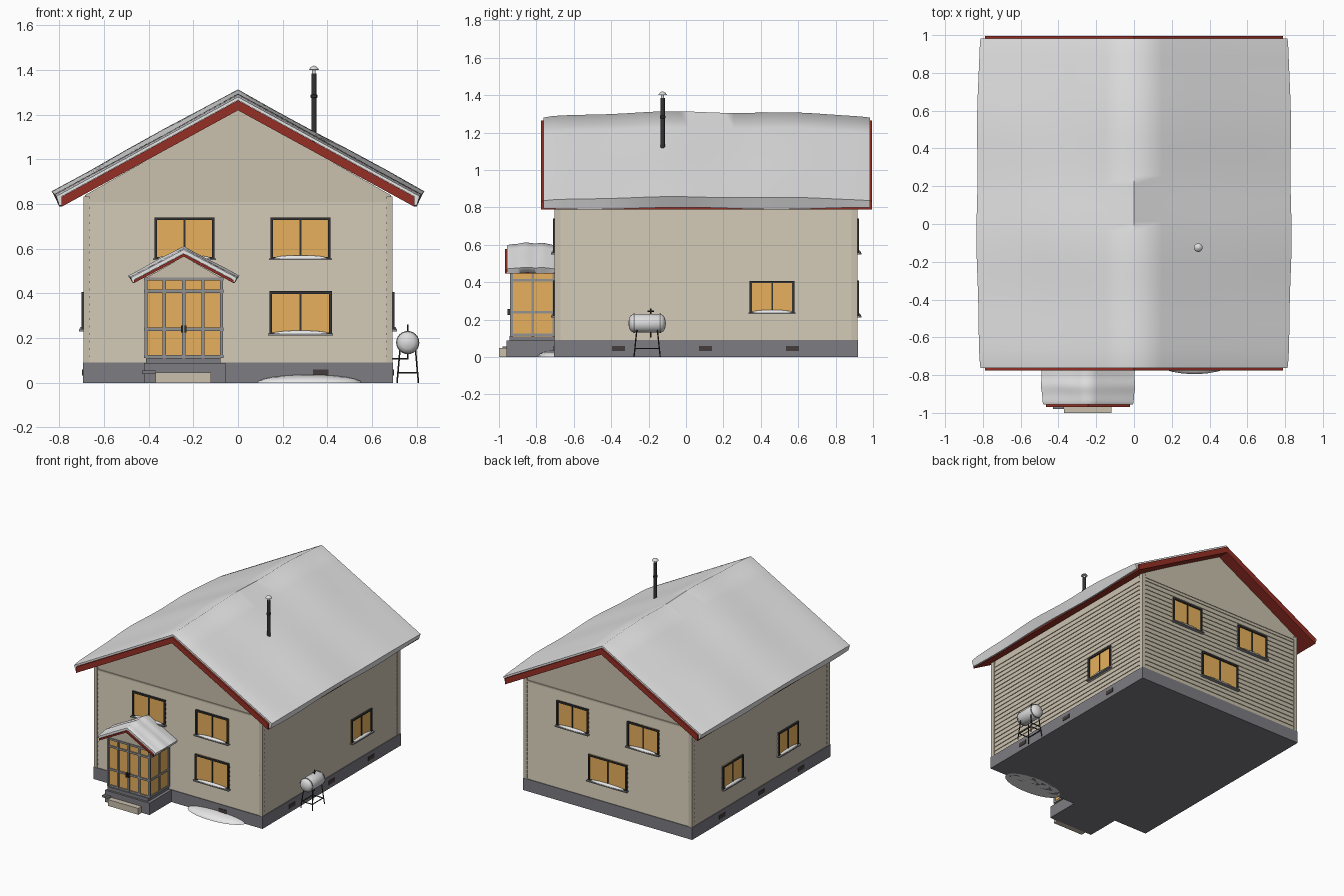
import bpy, bmesh, math
from mathutils import Vector

cube = bpy.data.objects.get("Cube")
if cube:
    bpy.data.objects.remove(cube, do_unlink=True)


def material(name, r, g, b):
    m = bpy.data.materials.new(name)
    m.use_nodes = True
    m.diffuse_color = (r, g, b, 1)
    bsdf = next(n for n in m.node_tree.nodes if n.type == 'BSDF_PRINCIPLED')
    bsdf.inputs["Base Color"].default_value = (r, g, b, 1)
    return m


SNOW = material("snow", .8, .8, .8)
TAN = material("tan siding", .59, .53, .42)
AMBER = material("amber glass", .8, .44, .11)
RED = material("red trim", .3, .028, .018)
DARK = material("dark frame", .035, .033, .033)
STONE = material("grey foundation", .2, .2, .225)
GREY = material("grey frame", .29, .29, .29)
METAL = material("tank metal", .72, .72, .72)
VENT = material("brown vent", .06, .045, .045)


def finish(name, bm, mat, smooth=None):
    bmesh.ops.recalc_face_normals(bm, faces=bm.faces)
    me = bpy.data.meshes.new(name)
    bm.to_mesh(me)
    bm.free()
    ob = bpy.data.objects.new(name, me)
    bpy.context.collection.objects.link(ob)
    me.materials.append(mat)
    if smooth:
        bpy.ops.object.select_all(action='DESELECT')
        ob.select_set(True)
        bpy.context.view_layer.objects.active = ob
        bpy.ops.object.shade_smooth_by_angle(angle=math.radians(smooth))
    return ob


def loft(name, rings, mat, smooth=None):
    """Join closed rings of equal length and cap both ends."""
    bm = bmesh.new()
    vs = [[bm.verts.new(p) for p in ring] for ring in rings]
    n = len(vs[0])
    for a, b in zip(vs, vs[1:]):
        for i in range(n):
            j = (i + 1) % n
            bm.faces.new((a[i], a[j], b[j], b[i]))
    bm.faces.new(vs[0])
    bm.faces.new(vs[-1])
    return finish(name, bm, mat, smooth)


def prism(name, profile, y0, y1, mat):
    return loft(name, [[(x, y, z) for x, z in profile] for y in (y0, y1)], mat)


def boxes(name, pairs, mat):
    bm = bmesh.new()
    for lo, hi in pairs:
        lo, hi = Vector(lo), Vector(hi)
        made = bmesh.ops.create_cube(bm, size=1)["verts"]
        for v in made:
            v.co = (lo + hi) / 2 + v.co * (hi - lo)
    return finish(name, bm, mat)


def rods(name, pairs, r, mat, sides=10):
    bm = bmesh.new()
    for a, b in pairs:
        a, b = Vector(a), Vector(b)
        d = b - a
        m = d.to_track_quat('Z', 'Y').to_matrix().to_4x4()
        m.translation = (a + b) / 2
        bmesh.ops.create_cone(bm, cap_ends=True, segments=sides, radius1=r, radius2=r,
                              depth=d.length, matrix=m)
    return finish(name, bm, mat, 40)


def lathe(name, profile, loc, mat, along_y=False, sides=24):
    rings = []
    for r, h in profile:
        ang = [i * math.tau / sides for i in range(sides)]
        pts = [(r * math.cos(a), r * math.sin(a), h) for a in ang]
        if along_y:
            pts = [(x, z, -y) for x, y, z in pts]
        rings.append([Vector(p) + Vector(loc) for p in pts])
    return loft(name, rings, mat, 40)


def mound(name, loc, size, mat=SNOW):
    """Flattened dome standing on its flat bottom."""
    bm = bmesh.new()
    bmesh.ops.create_uvsphere(bm, u_segments=24, v_segments=12, radius=1)
    for v in bm.verts:
        v.co.z = max(v.co.z, 0)
        v.co = Vector(loc) + v.co * Vector(size)
    bmesh.ops.remove_doubles(bm, verts=bm.verts, dist=1e-5)
    return finish(name, bm, mat, 50)


# House shell: lapped siding, gable, corner boards and foundation
HX, Y0, Y1, BASE, TOP = .685, -.695, .91, .09, .82


def ring(out, z):
    return [(-HX - out, Y0 - out, z), (HX + out, Y0 - out, z),
            (HX + out, Y1 + out, z), (-HX - out, Y1 + out, z)]


courses = 22
step = (TOP - BASE) / courses
siding = []
for i in range(courses):
    siding += [ring(.005, BASE + i * step), ring(0, BASE + (i + 1) * step)]
loft("siding_walls", siding, TAN)
prism("gable_walls", [(-HX, TOP), (HX, TOP), (HX, .84), (0, 1.228), (-HX, .84)], Y0, Y1, TAN)
boxes("corner_boards", [((sx * .665, sy - .012 * s, BASE), (sx * .692, sy + .008 * s, .835))
                        for sx in (-1, 1) for sy, s in ((Y0, -1), (Y1, 1))]
      + [((sx * .68, sy - .025 * s, BASE), (sx * .692, sy + .008 * s, .835))
         for sx in (-1, 1) for sy, s in ((Y0, -1), (Y1, 1))], TAN)
boxes("frieze_boards", [((-.665, Y0 - .006, .81), (.665, Y0, .822)),
                        ((-.665, Y1, .81), (.665, Y1 + .006, .822))], TAN)
boxes("foundation", [((-.695, -.705, 0), (.695, .92, BASE))], STONE)


# Roofs: red slab with a wavy snow blanket on top
def roof(name, cx, half, apex, drop, slab, y0, y1, thin, thick, lip):
    def line(x, off):
        return apex + off - drop * abs(x) / half
    prism(name + "_deck", [(cx + x, line(x, o)) for x, o in
          ((-half, 0), (0, 0), (half, 0), (half, -slab), (0, -slab), (-half, -slab))], y0, y1, RED)
    ya, yb, n = y0 + .012, y1 - .012, 36
    cols = [-1, -.8, -.6, -.4, -.18, 0, .18, .4, .6, .8, 1]
    rings = []
    for k in range(n + 1):
        t = k / n
        y = ya + (yb - ya) * t
        f = math.sin(math.pi * t) ** .6 if 0 < t < 1 else 0
        f *= 1 + .17 * math.cos(math.tau * (t - .38) / .4)
        edge = half + lip * (.55 + .45 * f)
        sag = slab * (.85 + .12 * math.sin(11 * t))
        top = []
        for c in cols:
            z = line(c * edge, thin + thick * f)
            z += .15 * thick * f * math.sin(9 * t + 5 * c) * (1 - abs(c)) * abs(c) * 4
            top.append((cx + c * edge, y, z))
        under = [(cx + x, y, z) for x, z in (
            (half + lip * .25, line(half, -sag)), (half, line(half, -sag)), (half, line(half, .001)),
            (0, apex + .001),
            (-half, line(half, .001)), (-half, line(half, -sag)), (-half - lip * .25, line(half, -sag)))]
        rings.append(top + under)
    loft(name + "_snow", rings, SNOW, 58)


roof("main_roof", 0, .79, 1.265, .432, .045, -.775, .995, .015, .03, .042)
roof("porch_roof", -.243, .222, .578, .118, .013, -.968, -.69, .018, .014, .026)

# Windows: each wall maps (along, outward, height) to the world
WALLS = {"front": lambda u, n, z: (u, -.70 - n, z), "back": lambda u, n, z: (u, .915 + n, z),
         "left": lambda u, n, z: (.69 + n, u, z), "right": lambda u, n, z: (-.69 - n, u, z)}


def window(label, wall, u, w, z0, z1):
    at = WALLS[wall]

    def bar(ua, ub, na, nb, za, zb):
        return at(ua, na, za), at(ub, nb, zb)
    a, b, f = u - w / 2, u + w / 2, .012
    boxes(label + "_glass", [bar(a, b, -.01, .002, z0, z1)], AMBER)
    boxes(label + "_frame", [bar(a, a + f, -.01, .01, z0, z1), bar(b - f, b, -.01, .01, z0, z1),
                             bar(a, b, -.01, .01, z1 - f, z1), bar(a, b, -.01, .01, z0, z0 + f / 2),
                             bar(u - f / 3, u + f / 3, -.01, .007, z0, z1)], DARK)
    boxes(label + "_sill", [bar(a - .006, b + .006, -.01, .022, z0 - .008, z0)], GREY)
    size = (w * .46, .014, .014) if wall in ("front", "back") else (.014, w * .46, .014)
    mound(label + "_sill_snow", at(u, .006, z0), size)


for label, wall, u, w, z0, z1 in (
        ("front_upper_a_window", "front", -.24, .27, .557, .74),
        ("front_upper_b_window", "front", .28, .27, .557, .74),
        ("front_lower_window", "front", .28, .28, .22, .41),
        ("back_upper_a_window", "back", -.29, .26, .557, .74),
        ("back_upper_b_window", "back", .29, .26, .557, .74),
        ("back_lower_window", "back", 0, .32, .22, .41),
        ("left_window", "left", .46, .24, .238, .407),
        ("right_rear_window", "right", .44, .24, .238, .407),
        ("right_front_window", "right", -.21, .24, .238, .407)):
    window(label, wall, u, w, z0, z1)

# Foundation vents
vents = [("left", y) for y in (-.36, .105, .57)] + [("right", y) for y in (-.36, .105, .57)]
boxes("foundation_vents", [(WALLS[w](u - .035, 0, .032), WALLS[w](u + .035, .009, .06))
                           for w, u in vents + [("front", .37)]], VENT)

# Glazed porch
boxes("porch_base", [((-.42, -.96, 0), (-.055, -.69, .088)), ((-.412, -.945, .08), (-.078, -.69, .112)),
                     ((-.43, -.98, .04), (-.37, -.95, .055))], STONE)
boxes("porch_step", [((-.37, -1, 0), (-.12, -.95, .047))], TAN)
boxes("porch_glass", [((-.412, -.93, .11), (-.074, -.69, .47))], AMBER)
prism("porch_gable", [(-.415, .468), (-.071, .468), (-.243, .566)], -.932, -.69, TAN)
xs, ys, zs = (-.412, -.33, -.243, -.156, -.074), (-.932, -.82, -.708), (.118, .24, .41, .465)
r = .007
bars = [((x - r, -.94, .11), (x + r, -.925, .47)) for x in xs]
bars += [((-.42, -.938, z - r), (-.066, -.925, z + r)) for z in zs]
for s in (-.412, -.074):
    bars += [((s - .007, y - r, .11), (s + .007, y + r, .47)) for y in ys]
    bars += [((s - .006, -.935, z - r), (s + .006, -.70, z + r)) for z in zs]
boxes("porch_frame", bars, GREY)
boxes("door_handles", [((x - .004, -.955, .225), (x + .004, -.935, .257)) for x in (-.251, -.235)], DARK)

# Chimney pipe and cap
CH = (.34, -.125, 0)
lathe("chimney_pipe", [(.012, 1.05), (.012, 1.275), (.015, 1.278), (.015, 1.288), (.012, 1.291),
                       (.012, 1.385)], CH, DARK)
lathe("chimney_cap", [(.008, 1.38), (.008, 1.4), (.023, 1.402), (.016, 1.412), (.002, 1.42)], CH, METAL)

# Fuel tank on its stand, with pipe to the wall
TX, TY, TZ = .76, -.208, .18
lathe("fuel_tank", [(.004, -.1), (.028, -.096), (.043, -.086), (.05, -.072), (.05, .072),
                    (.043, .086), (.028, .096), (.004, .1)], (TX, TY, TZ), METAL, True)
for side in (-.07, .07):
    lathe("tank_band", [(.05, -.004), (.052, -.004), (.052, .004), (.05, .004)],
          (TX, TY + side, TZ), GREY, True)
legs = []
for sy in (-1, 1):
    for sx in (-1, 1):
        legs.append(((TX + sx * .035, TY + sy * .055, .145), (TX + sx * .048, TY + sy * .07, 0)))
    legs.append(((TX - .042, TY + sy * .063, .045), (TX + .042, TY + sy * .063, .045)))
for sx in (-1, 1):
    legs.append(((TX + sx * .042, TY - .063, .045), (TX + sx * .042, TY + .063, .045)))
rods("tank_stand", legs, .0035, DARK)
rods("fuel_pipe", [((.69, -.188, .108), (TX, -.188, .108)), ((TX, -.188, .105), (TX, -.188, .14)),
                   ((TX, -.188, .22), (TX, -.188, .26)), ((TX, -.205, .245), (TX, -.17, .245))], .0035, DARK)

# Snow drift below the front window
mound("snow_drift", (.32, -.70, 0), (.235, .095, .036))
